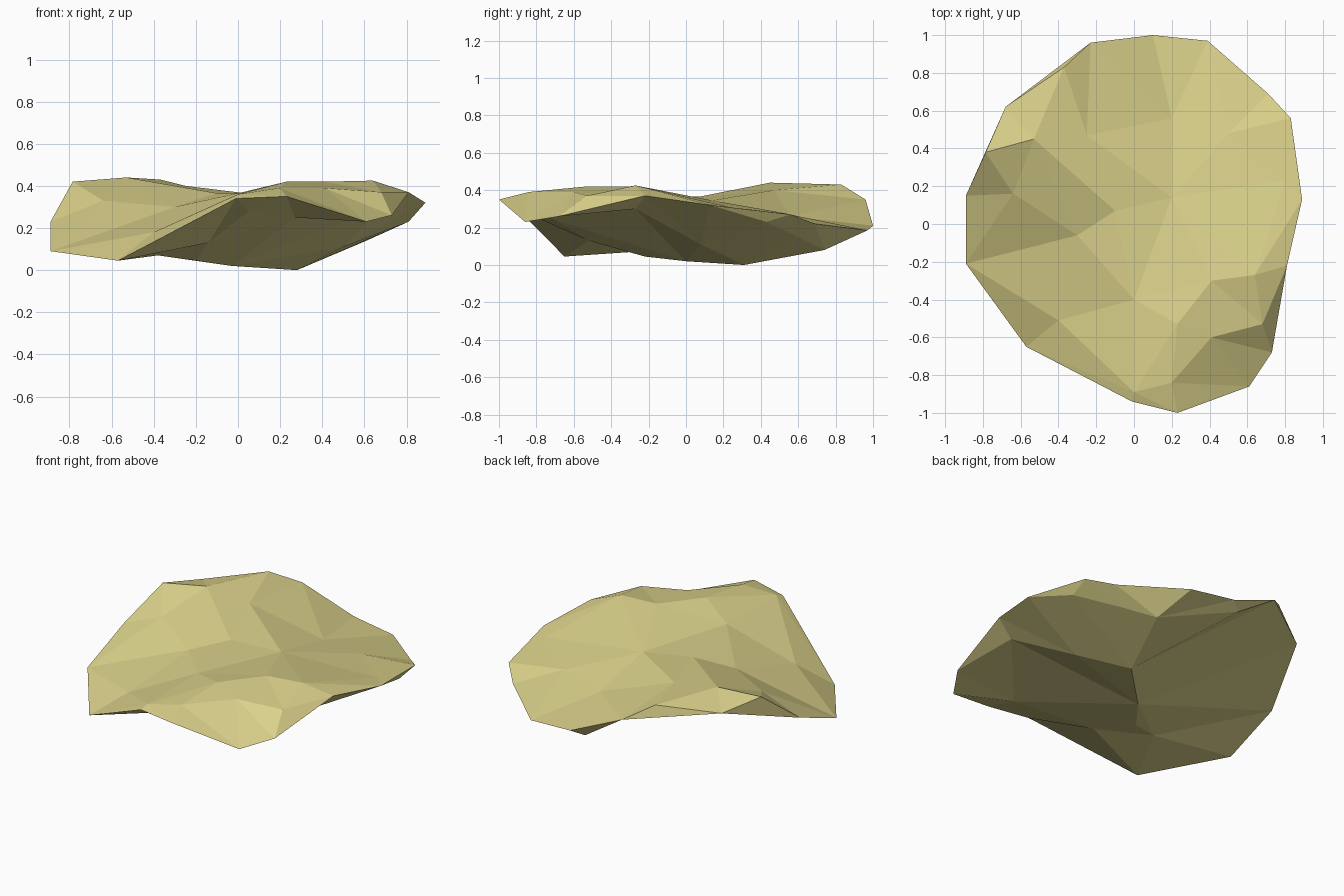
import bpy
import bmesh
from mathutils import Vector
from mathutils.geometry import delaunay_2d_cdt

default_cube = bpy.data.objects.get("Cube")
if default_cube:
    bpy.data.objects.remove(default_cube, do_unlink=True)

# Outline of the slab, counter-clockwise
rim = [
    (.1, 1, .21), (-.23, .96, .35), (-.68, .62, .38),
    (-.89, .15, .23), (-.89, -.21, .09), (-.57, -.65, .045), (-.01, -.94, .34),
    (.23, -1, .35), (.61, -.86, .23), (.73, -.68, .26), (.81, -.22, .37),
    (.89, .13, .32), (.83, .56, .27), (.71, .69, .22), (.39, .97, .185),
]

# Peaks and hollows of the upper side
crown = [
    (-.37, .83, .43), (-.53, .45, .44), (-.25, .47, .4), (.2, .56, .26),
    (.5, .48, .285), (.8, .23, .31), (-.64, .16, .33), (-.1, .07, .365),
    (-.3, -.06, .3), (.2, .14, .345), (0, -.4, .365), (-.4, -.51, .18),
    (.23, -.53, .42), (.41, -.3, .42), (.64, -.27, .425), (.41, -.6, .39),
    (.68, -.53, .37), (0, -.89, .36), (.2, -.84, .39), (-.785, .38, .42),
]
ridge = (1, 7)  # edge from the left peak down to the middle hollow

# Keel and dents of the underside
keel = [
    (.28, .31, 0), (.5, .08, .11), (.45, .74, .08), (.61, .62, .14),
    (.81, .43, .23), (.68, -.27, .3), (-.03, 0, .02), (-.2, -.22, .045),
    (-.38, -.28, .07), (-.14, -.52, .13), (.05, -.86, .28), (.27, -.73, .25),
    (.03, .95, .18),
]


def add_shell(bm, rim_verts, points, creases, downward):
    """Stretch a faceted skin over the rim and the given inner points."""
    verts = rim_verts + [bm.verts.new(p) for p in points]
    flat = [Vector(v.co.xy) for v in verts]
    count = len(rim_verts)
    edges = [(a + count, b + count) for a, b in creases]
    result = delaunay_2d_cdt(flat, edges, [list(range(count))], 1, 1e-5)
    triangles, origins = result[2], result[3]
    for tri in triangles:
        corners = [verts[origins[i][0]] for i in tri]
        if downward:
            corners.reverse()
        bm.faces.new(corners)


def make_material(name, colour):
    material = bpy.data.materials.new(name)
    material.use_nodes = True
    material.diffuse_color = colour
    shader = next(n for n in material.node_tree.nodes if n.type == "BSDF_PRINCIPLED")
    shader.inputs["Base Color"].default_value = colour
    shader.inputs["Roughness"].default_value = 0.9
    return material


# Flat rock: upper and lower skins joined along one rim
bm = bmesh.new()
rim_verts = [bm.verts.new(p) for p in rim]
add_shell(bm, rim_verts, crown, [ridge], downward=False)
add_shell(bm, rim_verts, keel, [], downward=True)
bmesh.ops.recalc_face_normals(bm, faces=bm.faces[:])

mesh = bpy.data.meshes.new("flat_rock")
bm.to_mesh(mesh)
bm.free()
mesh.materials.append(make_material("sandy_yellow_stone", (.7, .635, .255, 1)))
rock = bpy.data.objects.new("flat_rock", mesh)
bpy.context.collection.objects.link(rock)
